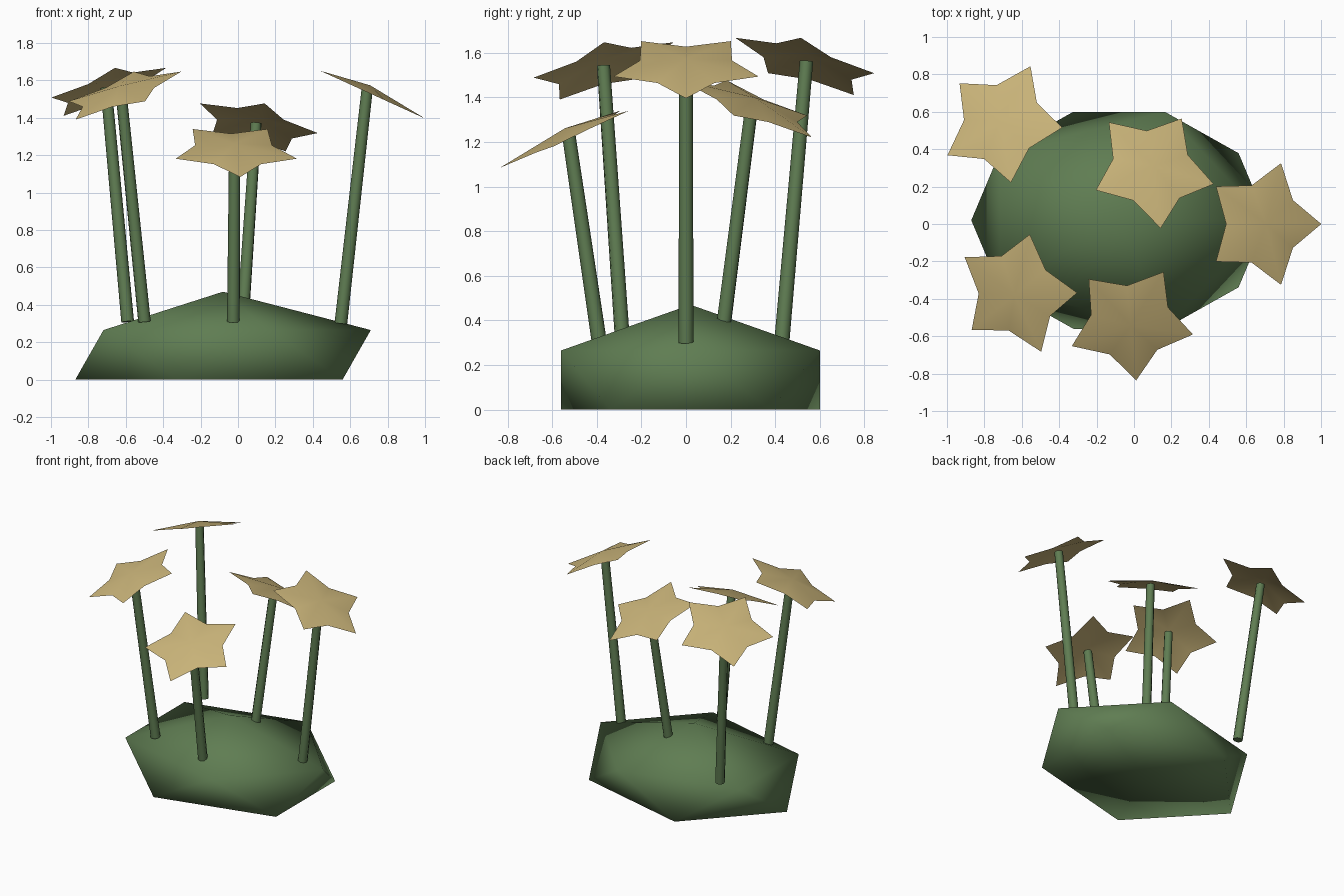
import bpy, bmesh, math
from mathutils import Vector, Matrix

if "Cube" in bpy.data.objects:
    bpy.data.objects.remove(bpy.data.objects["Cube"])


def material(name, colour):
    m = bpy.data.materials.new(name)
    m.diffuse_color = (*colour, 1)
    m.use_nodes = True
    m.node_tree.nodes["Principled BSDF"].inputs["Base Color"].default_value = m.diffuse_color
    return m


GREEN = material("leaf green", (0.115, 0.205, 0.085))
YELLOW = material("straw yellow", (0.58, 0.45, 0.19))


def finish(bm, name, mat):
    for f in bm.faces:
        f.smooth = True
    me = bpy.data.meshes.new(name)
    bm.to_mesh(me)
    bm.free()
    me.materials.append(mat)
    ob = bpy.data.objects.new(name, me)
    bpy.context.collection.objects.link(ob)
    return ob


def ring(bm, n, rx, ry, z, start=0.0):
    return [bm.verts.new((rx * math.cos(start + i * math.tau / n),
                          ry * math.sin(start + i * math.tau / n), z)) for i in range(n)]


# Mound: stretched twenty-sided ball with a flattened underside
bm = bmesh.new()
low = ring(bm, 5, 0.79, 0.61, 0.0, math.pi)
high = ring(bm, 5, 0.79, 0.61, 0.265, math.pi + math.pi / 5)
peak = bm.verts.new((0, 0, 0.47))
under = bm.verts.new((0, 0, 0))
for i in range(5):
    j = (i + 1) % 5
    bm.faces.new((low[i], low[j], high[i]))
    bm.faces.new((high[i], low[j], high[j]))
    bm.faces.new((high[i], high[j], peak))
    bm.faces.new((low[j], low[i], under))
mound = finish(bm, "mound", GREEN)
mound.location = (-0.08, 0.02, 0)


def stem(name, bottom, top):
    a, b = Vector(bottom), Vector(top)
    bm = bmesh.new()
    bmesh.ops.create_cone(bm, cap_ends=True, segments=8, radius1=0.034,
                          radius2=0.03, depth=(b - a).length)
    turn = (b - a).to_track_quat('Z', 'Y').to_matrix().to_4x4()
    bm.transform(Matrix.Translation((a + b) / 2) @ turn)
    ob = finish(bm, name, GREEN)
    ob.data.set_sharp_from_angle(angle=math.radians(60))


def star(name, centre, azimuth):
    # Shallow five-pointed cone, one tip pointing downhill
    bm = bmesh.new()
    tips = ring(bm, 5, 0.342, 0.342, 0)
    notches = ring(bm, 5, 0.217, 0.217, 0, math.pi / 5)
    middle = bm.verts.new((0, 0, 0.04))
    for i in range(5):
        bm.faces.new((tips[i], notches[i], middle))
        bm.faces.new((notches[i], tips[(i + 1) % 5], middle))
    bm.transform(Matrix.Translation(centre)
                 @ Matrix.Rotation(math.radians(azimuth), 4, 'Z')
                 @ Matrix.Rotation(math.radians(24.5), 4, 'Y'))
    finish(bm, name, YELLOW)


# Flowers: stem foot, flower centre, direction of lean in degrees
flowers = {
    "right": ((0.55, 0, 0.30), (0.69, 0, 1.537), 0),
    "front": ((-0.025, -0.39, 0.31), (-0.018, -0.526, 1.225), -84.5),
    "back_left": ((-0.59, 0.43, 0.31), (-0.705, 0.54, 1.552), 137),
    "front_left": ((-0.50, -0.285, 0.31), (-0.626, -0.37, 1.532), 219),
    "back": ((0.03, 0.17, 0.39), (0.097, 0.296, 1.362), 59.5),
}
for place, (foot, centre, azimuth) in flowers.items():
    stem(place + "_stem", foot, Vector(centre) + Vector((0, 0, 0.01)))
    star(place + "_star", centre, azimuth)
